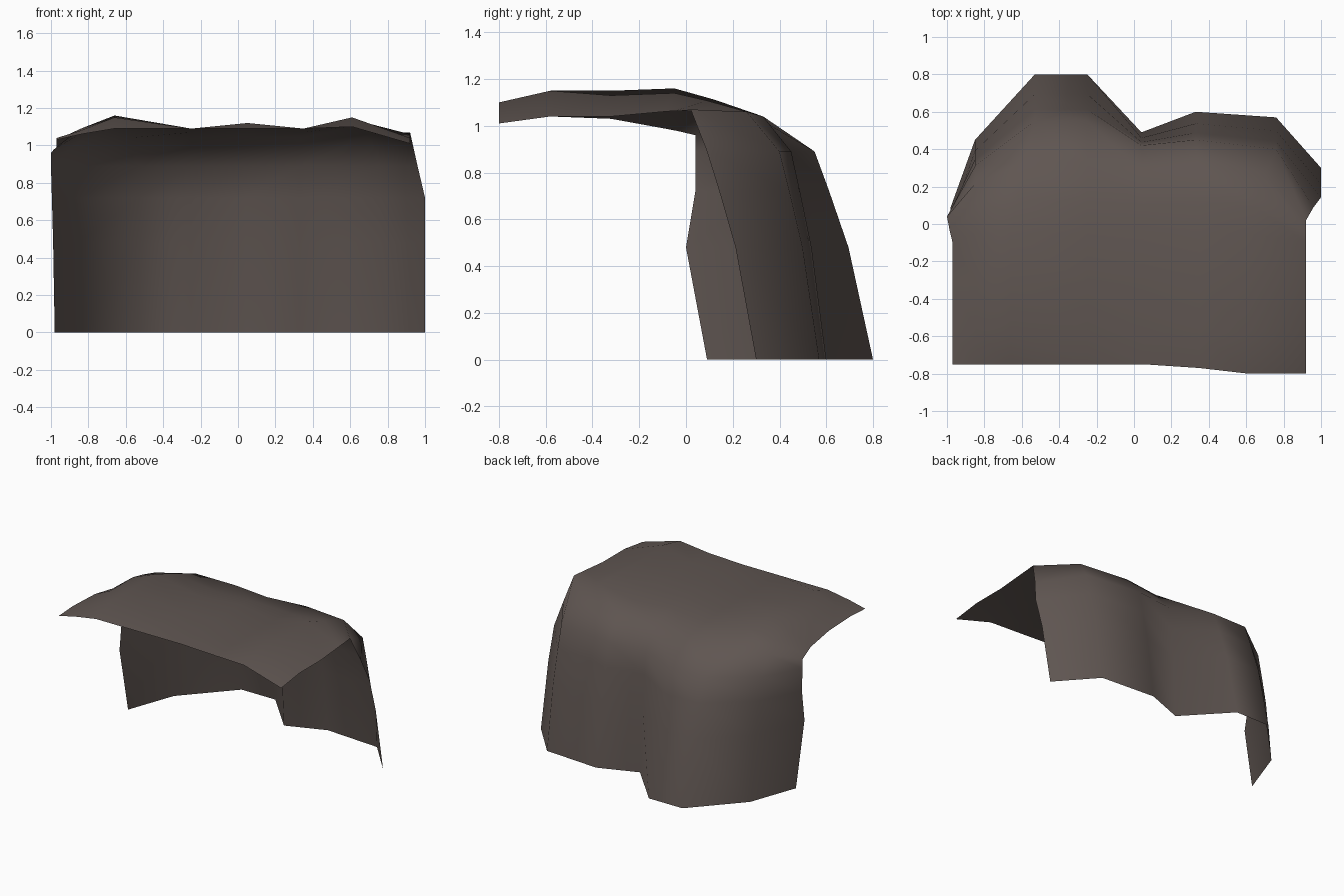
import bpy, bmesh

# One row per column of the sheet, left to right:
# x at foot, x at front lip, foot y, upper wall y, shoulder y, shoulder z,
# ridge z, mid roof z, outer roof z, lip z, lip y
COLUMNS = [
    (-0.98, -0.97, 0.09, 0.04, 0.04, 0.96, 0.99, 1.03, 1.04, 1.03, -0.75),
    (-0.85, -0.84, 0.45, 0.31, 0.22, 1.02, 1.09, 1.09, 1.08, 1.06, -0.75),
    (-0.53, -0.66, 0.80, 0.55, 0.33, 1.04, 1.16, 1.15, 1.15, 1.09, -0.75),
    (-0.25, -0.25, 0.80, 0.55, 0.33, 1.04, 1.09, 1.09, 1.09, 1.09, -0.75),
    (0.04, 0.05, 0.49, 0.42, 0.28, 1.05, 1.12, 1.12, 1.12, 1.09, -0.75),
    (0.33, 0.35, 0.60, 0.45, 0.33, 1.04, 1.09, 1.09, 1.09, 1.09, -0.77),
    (0.76, 0.61, 0.57, 0.40, 0.26, 1.06, 1.14, 1.13, 1.15, 1.10, -0.80),
    (1.00, 0.92, 0.30, 0.09, 0.02, 1.07, 1.06, 1.04, 1.04, 1.01, -0.80),
]
WALL = [(0.0, 0.0), (0.48, 0.42), (0.72, 0.75), (0.89, 1.0)]  # height, lean


def column_points(i, col):
    x0, x1, foot, upper, sh_y, sh_z, ridge, mid, outer, lip, lip_y = col
    pts = []
    for z, f in WALL:
        x, y = x0, foot + (upper - foot) * f
        if i == 0:                       # left edge bows forward and outward
            x -= 0.02 * f
            y = (0.09, 0.0, 0.04, 0.04)[WALL.index((z, f))]
        elif i == 7 and f == 1.0:        # right edge tapers in
            x = 0.96
        pts.append((x, y, z))
    sx = -1.0 if i == 0 else x1 if i == 7 else x0 * 0.6 + x1 * 0.4
    pts.append((sx, sh_y, sh_z))
    ridge_y = -0.10 if i in (0, 7) else -0.05
    # Extra row rounds the back of the roof
    pts.append(((sx + x1) / 2, sh_y * 0.45 + ridge_y * 0.55,
                sh_z * 0.4 + ridge * 0.6))
    for y, z in ((ridge_y, ridge), (-0.32, mid), (-0.58, outer), (lip_y, lip)):
        pts.append((x1, y, z))
    return pts


# Rock ledge: wall and overhanging roof as one open sheet
bm = bmesh.new()
grid = [[bm.verts.new(p) for p in column_points(i, c)]
        for i, c in enumerate(COLUMNS)]
for a, b in zip(grid, grid[1:]):
    for j in range(len(a) - 1):
        bm.faces.new((a[j], a[j + 1], b[j + 1], b[j])).smooth = True
mesh = bpy.data.meshes.new("rock_ledge")
bm.to_mesh(mesh)
bm.free()
ledge = bpy.data.objects.new("rock_ledge", mesh)
bpy.context.collection.objects.link(ledge)

# Brown-grey stone
stone = bpy.data.materials.new("brown_grey_stone")
stone.diffuse_color = (0.115, 0.092, 0.083, 1)
mesh.materials.append(stone)
